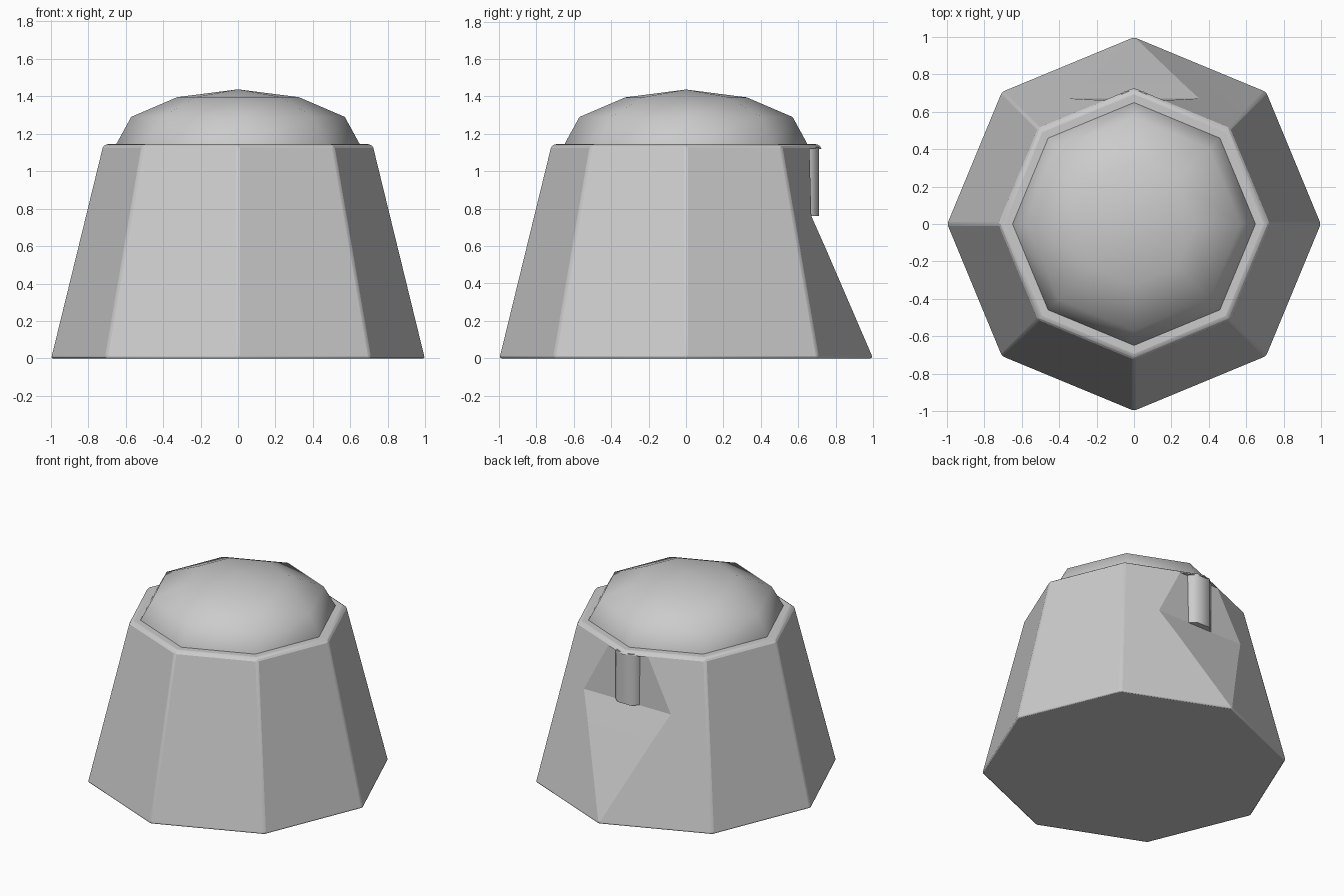
import bpy, bmesh, math
from mathutils import Vector

if "Cube" in bpy.data.objects:
    bpy.data.objects.remove(bpy.data.objects["Cube"])


def make_object(name, bm):
    bmesh.ops.recalc_face_normals(bm, faces=bm.faces)
    mesh = bpy.data.meshes.new(name)
    bm.to_mesh(mesh)
    bm.free()
    obj = bpy.data.objects.new(name, mesh)
    bpy.context.collection.objects.link(obj)
    return obj


def octagon_stack(name, profile):
    """Closed eight-sided solid from (radius, height) pairs; radius 0 makes an apex."""
    bm = bmesh.new()
    rings = []
    for r, z in profile:
        if r == 0:
            rings.append([bm.verts.new((0, 0, z))] * 8)
        else:
            rings.append([bm.verts.new((r * math.cos(i * math.pi / 4),
                                        r * math.sin(i * math.pi / 4), z)) for i in range(8)])
    for low, high in zip(rings, rings[1:]):
        for i in range(8):
            j = (i + 1) % 8
            corners = [low[i], low[j], high[j], high[i]]
            bm.faces.new(list(dict.fromkeys(corners)))
    bm.faces.new(rings[0])
    if profile[-1][0] != 0:
        bm.faces.new(rings[-1])
    return make_object(name, bm)


def prism(name, points, direction):
    """Extrude a flat polygon along a direction."""
    bm = bmesh.new()
    face = bm.faces.new([bm.verts.new(p) for p in points])
    made = bmesh.ops.extrude_face_region(bm, geom=[face])["geom"]
    verts = [g for g in made if isinstance(g, bmesh.types.BMVert)]
    bmesh.ops.translate(bm, verts=verts, vec=Vector(direction))
    return make_object(name, bm)


def smooth(obj, angle):
    bpy.ops.object.select_all(action='DESELECT')
    obj.select_set(True)
    bpy.context.view_layer.objects.active = obj
    bpy.ops.object.shade_smooth_by_angle(angle=math.radians(angle))


# tapered octagonal body with softened edges
body = octagon_stack("body", [(1.0, 0), (0.995, 0.02), (0.725, 1.125), (0.705, 1.145)])
bevel = body.modifiers.new("soft_edges", 'BEVEL')
bevel.width = 0.012
bevel.segments = 2
bevel.limit_method = 'ANGLE'
bevel.angle_limit = math.radians(35)

# back corner dented below the rim, sloping out to the base corner
dent = [(1.0, 0.0), (0.75, 0.58), (0.67, 0.76), (0.66, 1.12), (1.4, 1.12), (1.4, 0.0)]
cutter = prism("back_dent_cutter", [(-0.6, y, z) for y, z in dent], (1.2, 0, 0))
cutter.hide_render = True
cutter.hide_viewport = True
cutter.display_type = 'WIRE'
cut = body.modifiers.new("back_dent", 'BOOLEAN')
cut.operation = 'DIFFERENCE'
cut.object = cutter
cut.solver = 'EXACT'
smooth(body, 30)

# upright rib hanging from the rim over the dent
section = [(-0.095, 0.62), (-0.095, 0.67), (-0.05, 0.71), (0.05, 0.71), (0.095, 0.67), (0.095, 0.62)]
rib = prism("back_rib", [(x, y, 0.76) for x, y in section], (0, 0, 0.37))
smooth(rib, 50)

# shallow faceted dome on top
dome = octagon_stack("dome", [(0.65, 1.13), (0.648, 1.148), (0.57, 1.29), (0.325, 1.395), (0, 1.437)])
smooth(dome, 60)
